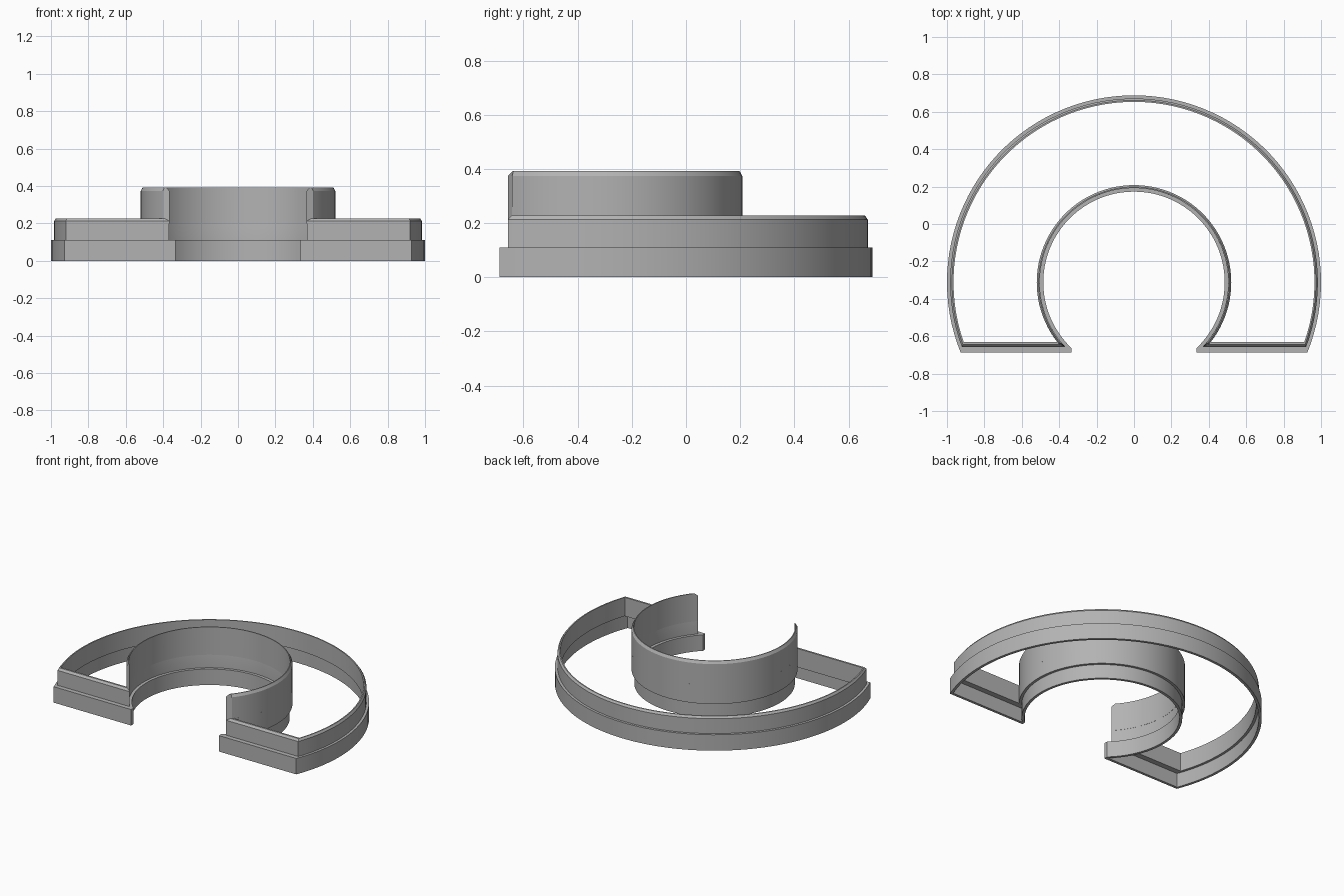
import bpy, bmesh
from math import sin, cos, pi, asin, sqrt

cube = bpy.data.objects.get("Cube")
if cube:
    bpy.data.objects.remove(cube, do_unlink=True)

CY = -0.312      # shared centre of both arcs
STEPS = 72

grey = bpy.data.materials.new("plain_grey")
grey.use_nodes = True
colour = (0.45, 0.45, 0.45, 1)
grey.diffuse_color = colour
grey.node_tree.nodes["Principled BSDF"].inputs["Base Color"].default_value = colour


def arc(radius, y_end):
    """Arc over the back, from right end to left end, both ends at y_end."""
    a = asin((y_end - CY) / radius)
    return [(radius * cos(a + (pi - 2 * a) * i / STEPS),
             CY + radius * sin(a + (pi - 2 * a) * i / STEPS))
            for i in range(STEPS + 1)]


def outline(big, small, y_front, x_lip=None):
    """Horseshoe outline; x_lip makes the notch edges end in a straight lip."""
    y_end = CY - sqrt(small ** 2 - x_lip ** 2) if x_lip else y_front
    notch = arc(small, y_end)
    ends = [(notch[-1][0], y_front)], [(notch[0][0], y_front)]
    return arc(big, y_front) + ends[0] + notch[::-1] + ends[1]


def sweep(name, loops, closed):
    """Skin a ring of (outline, z) loops into a solid wall."""
    bm = bmesh.new()
    rows = [[bm.verts.new((x, y, z)) for x, y in pts] for pts, z in loops]
    n = len(rows[0])
    for a, b in zip(rows, rows[1:] + rows[:1]):
        for i in range(n if closed else n - 1):
            j = (i + 1) % n
            bm.faces.new((a[i], a[j], b[j], b[i]))
    if not closed:
        bm.faces.new([r[0] for r in rows])
        bm.faces.new([r[-1] for r in rows])
    bmesh.ops.remove_doubles(bm, verts=bm.verts, dist=0.0005)
    bmesh.ops.recalc_face_normals(bm, faces=bm.faces)
    mesh = bpy.data.meshes.new(name)
    bm.to_mesh(mesh)
    bm.free()
    mesh.materials.append(grey)
    obj = bpy.data.objects.new(name, mesh)
    bpy.context.collection.objects.link(obj)
    bpy.ops.object.select_all(action='DESELECT')
    obj.select_set(True)
    bpy.context.view_layer.objects.active = obj
    bpy.ops.object.shade_smooth_by_angle(angle=0.4)


# Stepped wall: wide skirt below, inset chamfered rim above
skirt = outline(1.0, 0.485, -0.688, 0.335)
skirt_inner = outline(0.982, 0.503, -0.67, 0.355)
rim = outline(0.983, 0.505, -0.657)
rim_top = outline(0.973, 0.507, -0.645)
rim_inner = outline(0.965, 0.52, -0.632)
sweep("stepped_wall", [
    (skirt, 0), (skirt, 0.11), (rim, 0.11), (rim, 0.213),
    (rim_top, 0.227), (rim_inner, 0.227), (rim_inner, 0.098),
    (skirt_inner, 0.098), (skirt_inner, 0)], True)

# Tall collar around the notch, chamfered on its outer top edge and ends
sweep("notch_collar", [
    (arc(0.504, -0.657), 0.2), (arc(0.504, -0.657), 0.374),
    (arc(0.504, -0.64), 0.392), (arc(0.51, -0.637), 0.392),
    (arc(0.52, -0.642), 0.374), (arc(0.52, -0.642), 0.2)], False)
